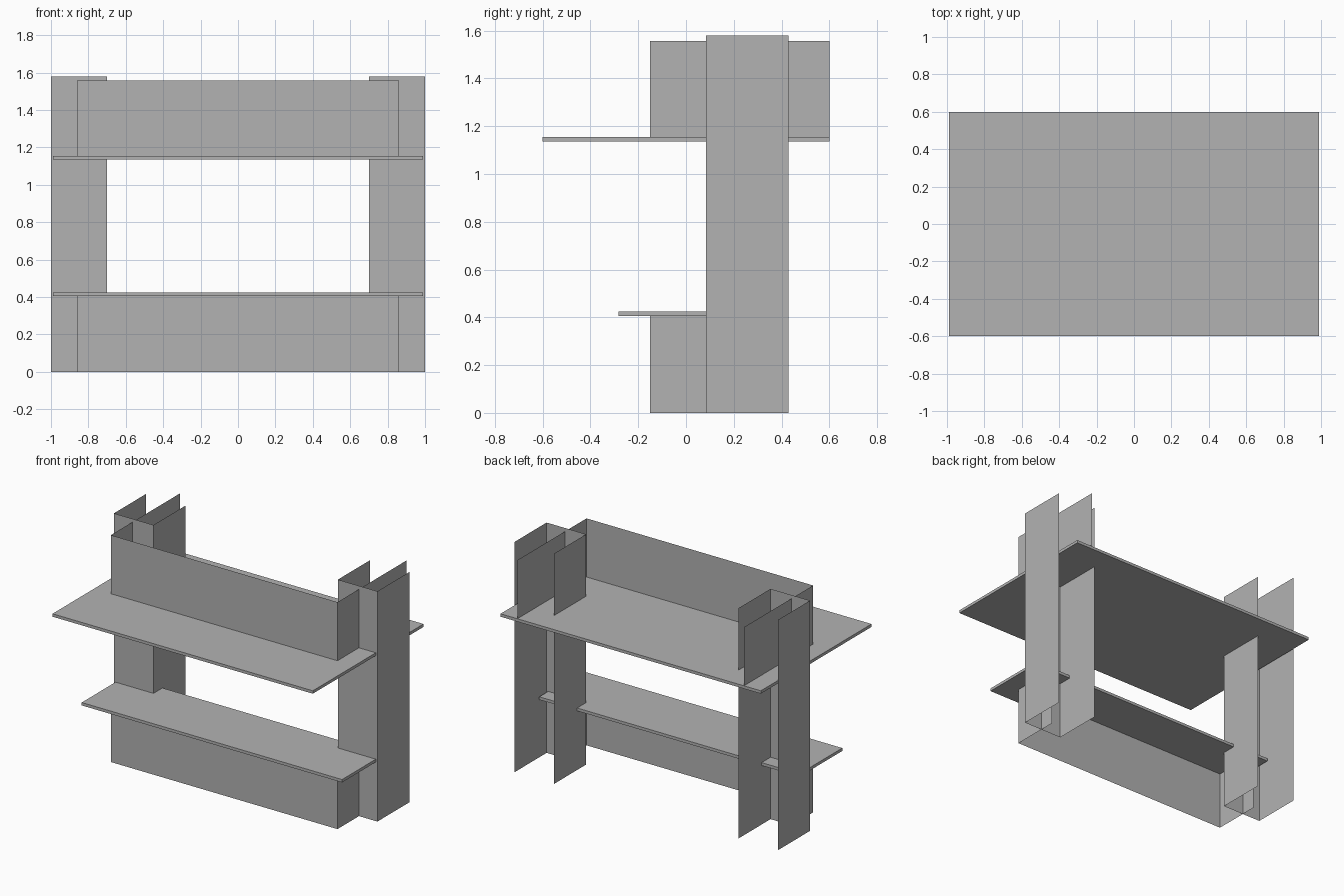
import bpy
import bmesh

cube = bpy.data.objects.get("Cube")
if cube:
    bpy.data.objects.remove(cube, do_unlink=True)

# One plain grey for every part
grey = bpy.data.materials.new("plain grey")
grey.use_nodes = True
colour = (0.448, 0.448, 0.448, 1)
grey.diffuse_color = colour
grey.node_tree.nodes["Principled BSDF"].inputs["Base Color"].default_value = colour


def finish(name, bm):
    mesh = bpy.data.meshes.new(name)
    bm.to_mesh(mesh)
    bm.free()
    mesh.materials.append(grey)
    obj = bpy.data.objects.new(name, mesh)
    bpy.context.collection.objects.link(obj)
    return obj


def channel(name, x0, x1, front, back, z0, z1):
    """Thin sheet folded into a U, open at the back, top and bottom."""
    bm = bmesh.new()
    path = [(x0, back), (x0, front), (x1, front), (x1, back)]
    low = [bm.verts.new((x, y, z0)) for x, y in path]
    high = [bm.verts.new((x, y, z1)) for x, y in path]
    for i in range(len(path) - 1):
        bm.faces.new((low[i], low[i + 1], high[i + 1], high[i]))
    return finish(name, bm)


def board(name, half_width, front, back, z0, z1):
    """Solid flat board centred on x."""
    bm = bmesh.new()
    bmesh.ops.create_cube(bm, size=1)
    bmesh.ops.scale(bm, vec=(2 * half_width, back - front, z1 - z0), verts=bm.verts)
    bmesh.ops.translate(bm, vec=(0, (front + back) / 2, (z0 + z1) / 2), verts=bm.verts)
    return finish(name, bm)


# Upright posts at each end
channel("left_post", 0.7, 1.0, 0.083, 0.43, 0, 1.58)
channel("right_post", -1.0, -0.7, 0.083, 0.43, 0, 1.58)

# Lower base panel with its shelf
channel("base_panel", -0.86, 0.86, -0.15, 0.19, 0, 0.405)
board("lower_shelf", 0.988, -0.283, 0.18, 0.405, 0.425)

# Counter with the raised panel around it
board("counter_top", 0.988, -0.6, 0.6, 1.135, 1.155)
channel("upper_panel", -0.86, 0.86, -0.15, 0.6, 1.155, 1.557)
